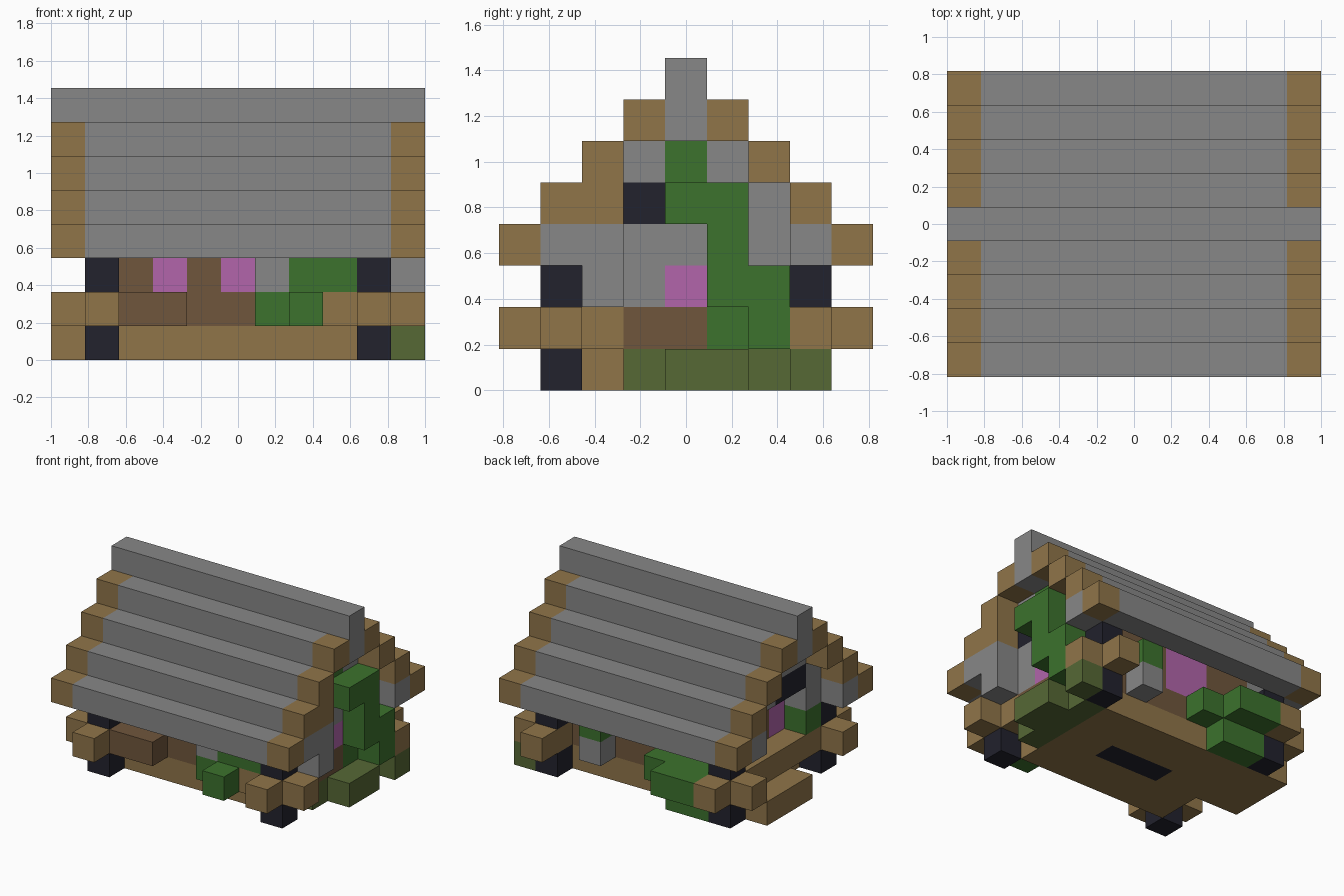
import bpy
import bmesh
from mathutils import Vector

cube = bpy.data.objects.get("Cube")
if cube:
    bpy.data.objects.remove(cube, do_unlink=True)

CELL = 2 / 11  # edge length of one building block


def linear(value):
    c = value / 255
    return c / 12.92 if c <= 0.04045 else ((c + 0.055) / 1.055) ** 2.4


def material(name, r, g, b):
    mat = bpy.data.materials.new(name)
    mat.use_nodes = True
    colour = (linear(r), linear(g), linear(b), 1)
    mat.diffuse_color = colour
    shader = mat.node_tree.nodes["Principled BSDF"]
    shader.inputs["Base Color"].default_value = colour
    shader.inputs["Roughness"].default_value = 0.9
    return mat


wood = material("light_wood", 144, 117, 73)
plank = material("dark_plank", 112, 86, 60)
stone = material("grey_stone", 135, 135, 135)
leaf = material("leaf_green", 60, 114, 45)
moss = material("moss_olive", 86, 104, 53)
glass = material("pink_glass", 178, 101, 171)
dark = material("dark_timber", 34, 34, 45)


def block(name, mat, x, y, z):
    """Box over whole cells; each axis is one cell or a (first, last) pair."""
    spans = [a if isinstance(a, tuple) else (a, a) for a in (x, y, z)]
    low = Vector([min(s) - 0.5 for s in spans])
    high = Vector([max(s) + 0.5 for s in spans])
    low.z += 0.5
    high.z += 0.5
    bm = bmesh.new()
    bmesh.ops.create_cube(bm, size=1)
    for v in bm.verts:
        v.co = Vector([v.co[i] * (high - low)[i] for i in range(3)])
        v.co = (v.co + (low + high) / 2) * CELL
    mesh = bpy.data.meshes.new(name)
    bm.to_mesh(mesh)
    bm.free()
    mesh.materials.append(mat)
    obj = bpy.data.objects.new(name, mesh)
    bpy.context.collection.objects.link(obj)
    return obj


# Stepped roof with wooden verges and a stone ridge
for side in (-1, 1):
    for step in range(1, 5):
        y, z = side * step, 7 - step
        block("roof_step", stone, (-4, 4), y, z)
        for end in (-5, 5):
            block("roof_verge", wood, end, y, z)
block("roof_ridge", stone, (-5, 5), 0, 7)
block("ridge_beam", stone, (-5, 5), 0, 6)

# Floor around a dark hearth, with a porch at one end
for side in (-1, 1):
    block("floor_long", wood, (-3, 3), (side, 2 * side), 0)
    block("floor_short", wood, (2 * side, 3 * side), 0, 0)
block("hearth", dark, (-1, 1), 0, 0)
block("porch", wood, (-5, -4), (0, 2), 0)

# Corner posts with crossing log ends
for sx in (-1, 1):
    for sy in (-1, 1):
        x, y = 4 * sx, 3 * sy
        block("post_foot", dark, x, y, 0)
        block("post_joint", wood, x, y, 1)
        block("post_top", dark, x, y, 2)
        block("log_end_long", wood, x + sx, y, 1)
        block("log_end_cross", wood, x, y + sy, 1)
        block("gable_corner", stone, x + sx, y, 3)

# Long walls with windows
for y in (-2, 2):
    block("wall_lower", plank, (-3, 3), y, 1)
for x in range(-3, 4):
    block("front_wall", glass if x in (-2, 0) else plank, x, -2, (2, 3))
    block("back_wall", glass if x in (-1, 0) else plank, x, 2, (2, 3))

# Recessed porch wall and its log sill
block("porch_sill", wood, -4, (-2, 2), 1)
for y in (-1, 0, 1):
    block("porch_wall", glass if y == -1 else plank, -3, y, (2, 3))
block("porch_bush", leaf, -4, -2, 2)
for y in (-2, 2):
    block("porch_pier", stone, -4, y, 3)

# Porch gable
for y in range(-2, 3):
    block("porch_gable", dark if y in (-1, 0) else stone, -4, y, 4)
block("porch_gable_top", stone, -4, (-1, 1), 5)

# Far end wall and gable
block("end_sill", wood, 4, -2, 1)
block("end_wall_lower", plank, 4, (-1, 0), 1)
block("end_wall", stone, 4, (-2, -1), 2)
block("end_window", glass, 4, 0, 2)
block("end_wall_back", stone, 4, (1, 2), 2)
block("gable_base", stone, 4, (-2, 2), 3)
for y in range(-2, 3):
    block("gable_middle", dark if y == -1 else stone, 4, y, 4)
for y in (-1, 0, 1):
    block("gable_top", stone if y else leaf, 4, y, 5)
block("gable_bracket", stone, 5, -2, (2, 3))
block("gable_brace", wood, 5, -2, 4)

# Vine climbing the end wall
block("vine_top", leaf, 5, (0, 1), 4)
block("vine_stem", leaf, 5, 1, (2, 3))
block("vine_branch", leaf, 5, 2, (1, 2))
block("vine_root", leaf, 4, (1, 2), 1)

# Mossy bank below the vine
block("moss_bank", moss, 4, (-1, 2), 0)
block("moss_front", moss, 5, (0, 1), 0)
block("moss_corner", moss, 5, 3, 0)

# Front planter, stone and bushes
block("front_planter", plank, (-3, -2), -3, 1)
block("front_stone", stone, 1, -3, 2)
block("front_bush_low", leaf, (1, 2), -3, 1)
block("front_bush_high", leaf, (2, 3), -3, 2)
block("front_bush_tip", leaf, 2, -4, 1)
block("front_log", wood, 3, -3, 1)

# Back stone and bushes
block("back_stone", stone, 2, 3, 1)
block("back_leaf", leaf, 2, 3, 2)
block("back_bush_foot", leaf, (-3, -2), 3, 0)
block("back_bush", leaf, (-3, -1), 3, 1)
block("back_bush_tip", leaf, (-3, -2), 4, 1)
